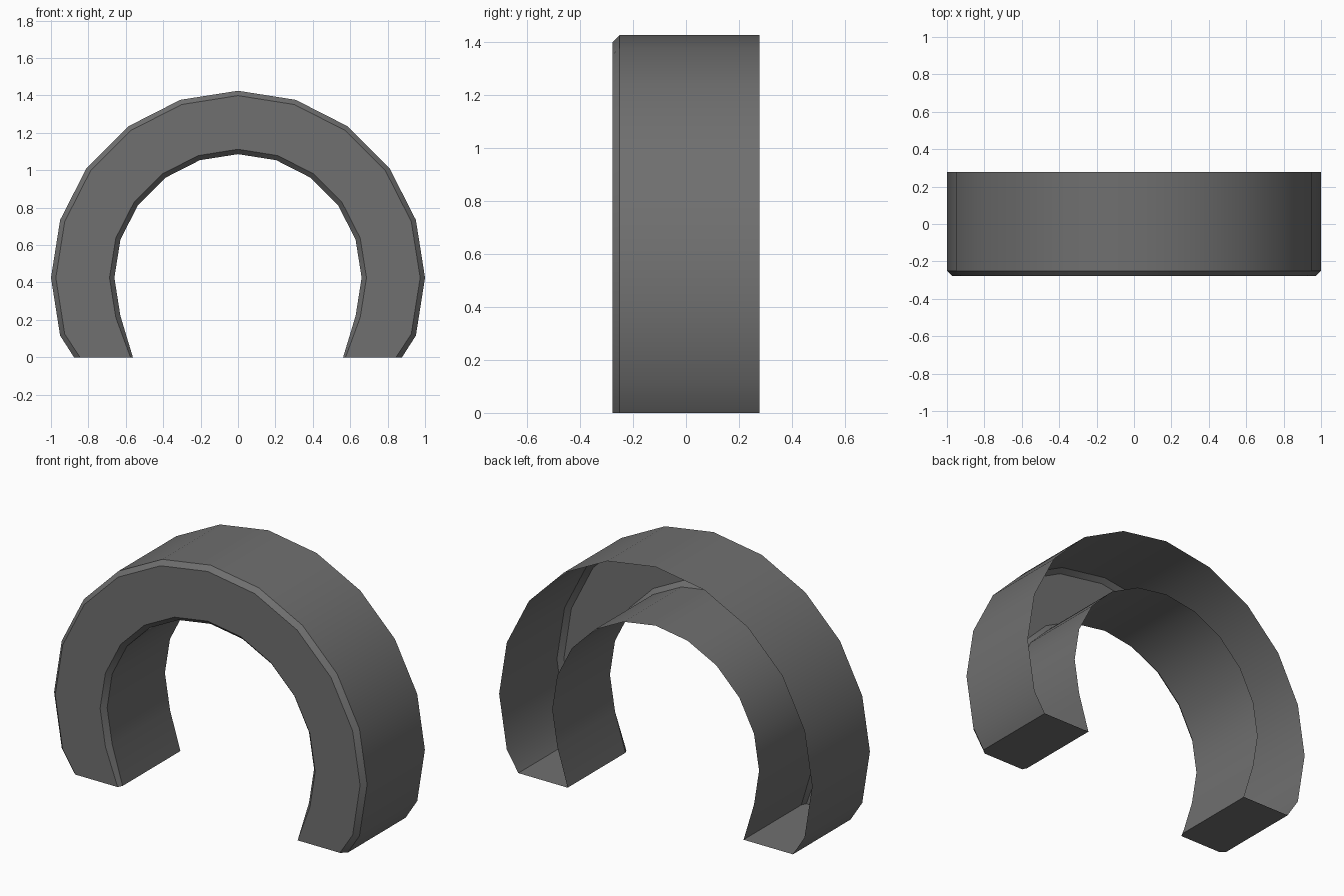
import bpy, bmesh
from math import radians, sin, cos

if "Cube" in bpy.data.objects:
    bpy.data.objects.remove(bpy.data.objects["Cube"])

CENTRE_Z = 0.425
# Channel cross-section: radius, y, x where it meets the ground (open at the back)
PROFILE = [(1.0, 0.277, 0.877), (1.0, -0.25, 0.877), (0.974, -0.277, 0.845),
           (0.687, -0.277, 0.575), (0.661, -0.25, 0.562), (0.661, 0.277, 0.562)]

bm = bmesh.new()


def foot(side):
    return [bm.verts.new((side * x, y, 0)) for r, y, x in PROFILE]


def section(deg):
    a = radians(deg)
    return [bm.verts.new((r * cos(a), y, CENTRE_Z + r * sin(a))) for r, y, x in PROFILE]


# Sweep the channel from the right foot over the arch to the left foot
rows = [foot(1)] + [section(d) for d in range(-18, 199, 18)] + [foot(-1)]
for a, b in zip(rows, rows[1:]):
    for i in range(len(PROFILE) - 1):
        bm.faces.new((a[i], a[i + 1], b[i + 1], b[i]))

# Flat soles close the feet
bm.faces.new(rows[0])
bm.faces.new(rows[-1])

# Orient outward: the front plate must face -y
bmesh.ops.recalc_face_normals(bm, faces=bm.faces[:])
bm.normal_update()
if any(f.normal.y > 0.9 for f in bm.faces):
    bmesh.ops.reverse_faces(bm, faces=bm.faces[:])

mesh = bpy.data.meshes.new("wheel_arch")
bm.to_mesh(mesh)
bm.free()
arch = bpy.data.objects.new("wheel_arch", mesh)
bpy.context.collection.objects.link(arch)

# Dark plastic
plastic = bpy.data.materials.new("dark_plastic")
plastic.diffuse_color = (0.16, 0.16, 0.16, 1)
plastic.use_nodes = True
plastic.node_tree.nodes["Principled BSDF"].inputs["Base Color"].default_value = plastic.diffuse_color
mesh.materials.append(plastic)

bpy.context.view_layer.objects.active = arch
arch.select_set(True)
bpy.ops.object.shade_smooth_by_angle(angle=radians(30))
